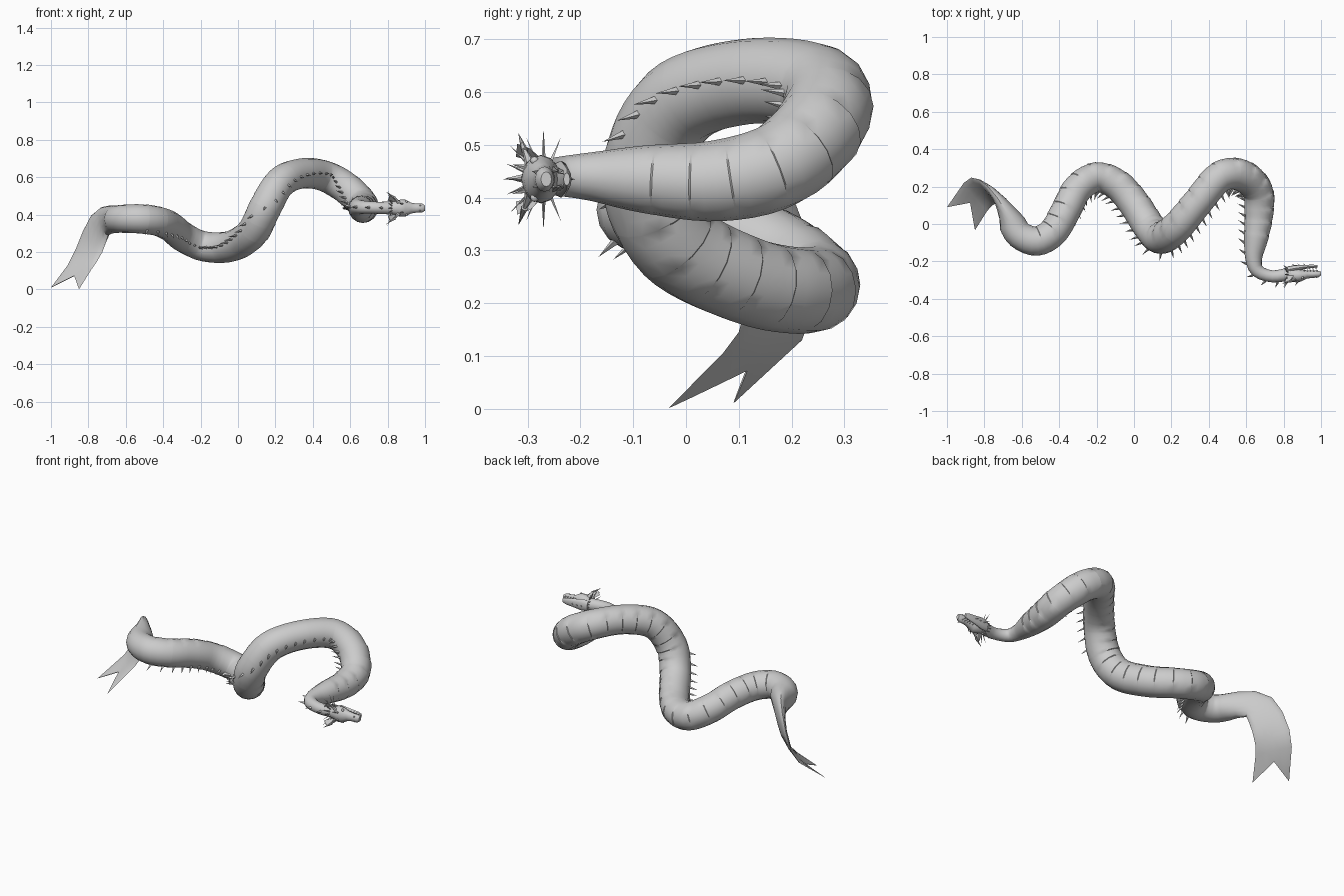
import bpy, bmesh, math
from mathutils import Vector as V, Matrix

if "Cube" in bpy.data.objects:
    bpy.data.objects.remove(bpy.data.objects["Cube"])

grey = bpy.data.materials.new("stone_grey")
grey.use_nodes = True
grey.diffuse_color = (0.6, 0.6, 0.6, 1)
grey.node_tree.nodes["Principled BSDF"].inputs["Base Color"].default_value = (0.6, 0.6, 0.6, 1)


def finish(name, bm, angle=40):
    bmesh.ops.recalc_face_normals(bm, faces=bm.faces)
    me = bpy.data.meshes.new(name)
    bm.to_mesh(me)
    bm.free()
    me.materials.append(grey)
    ob = bpy.data.objects.new(name, me)
    bpy.context.collection.objects.link(ob)
    bpy.ops.object.select_all(action="DESELECT")
    ob.select_set(True)
    bpy.context.view_layer.objects.active = ob
    bpy.ops.object.shade_smooth_by_angle(angle=math.radians(angle))


def loft(name, rings, angle=40):
    bm = bmesh.new()
    rows = [[bm.verts.new(p) for p in ring] for ring in rings]
    n = len(rows[0])
    for a, b in zip(rows, rows[1:]):
        for i in range(n):
            j = (i + 1) % n
            bm.faces.new((a[i], a[j], b[j], b[i]))
    bm.faces.new(rows[0])
    bm.faces.new(rows[-1])
    finish(name, bm, angle)


def spike(bm, base, tip, r, sides=5):
    # a cone standing on base and pointing at tip
    base, tip = V(base), V(tip)
    d = tip - base
    mat = d.to_track_quat("Z", "Y").to_matrix().to_4x4()
    mat.translation = (base + tip) / 2
    bmesh.ops.create_cone(bm, cap_ends=True, segments=sides, radius1=r,
                          radius2=0, depth=d.length, matrix=mat)


def spline(pts, step):
    # smooth samples through points that carry a radius
    out = []
    P = [pts[0]] + pts + [pts[-1]]
    for p0, p1, p2, p3 in zip(P, P[1:], P[2:], P[3:]):
        n = max(1, round((p2 - p1).xyz.length / step))
        for k in range(n):
            t = k / n
            out.append(0.5 * (2 * p1 + (p2 - p0) * t + (2 * p0 - 5 * p1 + 4 * p2 - p3) * t * t
                              + (3 * p1 - p0 - 3 * p2 + p3) * t ** 3))
    return out + [pts[-1]]


# Body centre line from the neck to the tail: x, y, z, radius
path = [V(p) for p in (
    (.84, -.265, .435, .036), (.74, -.28, .437, .032), (.66, -.25, .44, .036),
    (.64, -.18, .44, .046), (.652, -.08, .435, .064), (.668, .06, .432, .077),
    (.66, .18, .464, .082), (.575, .26, .545, .085), (.46, .252, .607, .083),
    (.34, .115, .62, .081), (.228, -.018, .573, .084), (.145, -.073, .437, .087),
    (.085, -.02, .315, .086), (0, .11, .245, .084), (-.09, .21, .224, .082),
    (-.2, .25, .235, .08), (-.3, .19, .285, .08), (-.36, .08, .335, .08),
    (-.43, -.04, .365, .079), (-.52, -.092, .377, .078), (-.61, -.06, .378, .075),
    (-.65, 0, .376, .073))]
samples = spline(path, .025)
SIDES = 16
rings, dorsal = [], []
for i, s in enumerate(samples):
    c = V(s[:3])
    t = (V(samples[min(i + 1, len(samples) - 1)][:3]) - V(samples[max(i - 1, 0)][:3])).normalized()
    up = (V((0, 0, 1)) - t * t.z).normalized()
    side = up.cross(t)
    roll = math.radians(50) * min(1, max(0, (-.15 - c.x) / .25))
    # overlapping belly scutes: each ends in a hard step down to the next
    scutes = 12 < i < len(samples) - 6
    steps = ((0, 1.02), (.003, .985)) if scutes and i % 3 == 0 else ((0, .985 + .012 * (i % 3)),)
    for shift, scale in steps:
        ring = []
        for k in range(SIDES):
            a = math.tau * k / SIDES
            belly = scutes and math.sin(a - roll) < -.6
            r = s[3] * (scale if belly else 1)
            ring.append(c + t * shift + (up * math.cos(a) + side * math.sin(a)) * r)
        rings.append(ring)
    a = math.pi / 2 + roll
    dorsal.append((c, up * math.cos(a) + side * math.sin(a), t, s[3]))

# Flattened tail: outer edge, inner edge, half thickness
tail = [(V(o), V(i), h) for o, i, h in (
    ((-.68, .06, .45), (-.67, .05, .3), .052), ((-.73, .14, .44), (-.695, .1, .29), .032),
    ((-.785, .205, .395), (-.705, .11, .255), .022), ((-.83, .238, .31), (-.725, .115, .2), .015),
    ((-.87, .248, .21), (-.757, .1, .145), .009), ((-.91, .22, .13), (-.785, .07, .105), .006))]
mids = [(o + i) / 2 for o, i, h in tail]
for j, (o, i, h) in enumerate(tail):
    w = (o - i) / 2
    t = mids[min(j + 1, len(mids) - 1)] - mids[max(j - 1, 0)]
    n = w.cross(t).normalized()
    rings.append([mids[j] + w * math.cos(math.tau * k / SIDES) + n * h * math.sin(math.tau * k / SIDES)
                  for k in range(SIDES)])

# Forked end of the tail fin
notch, tip_out, tip_in = V((-.875, .115, .073)), V((-1, .09, .01)), V((-.85, -.033, .001))
fork = []
for k in range(SIDES):
    u = math.cos(math.tau * k / SIDES)
    fork.append(notch.lerp(tip_out if u > 0 else tip_in, abs(u)) + n * .002 * math.sin(math.tau * k / SIDES))
rings.append(fork)
loft("body_and_tail", rings, 35)

# Row of back spines
bm = bmesh.new()
for c, d, t, r in dorsal[3:-8:2]:
    base = c + d * r * .95
    spike(bm, base, base + d * (.022 + r * .26) + t * .018, .008, 4)
finish("back_spines", bm, 20)


def head_part(name, rows, sides=12):
    # rows: x, centre y, half height, half width
    loft(name, [[V((x, y - h * math.cos(math.tau * k / sides), .435 + w * math.sin(math.tau * k / sides)))
                 for k in range(sides)] for x, y, h, w in rows])


# Skull with snout, and the open lower jaw
head_part("skull", [(.80, -.27, .032, .032), (.84, -.272, .037, .037), (.87, -.275, .037, .046),
                    (.895, -.275, .032, .045), (.925, -.27, .022, .029), (.955, -.268, .02, .024),
                    (.985, -.268, .018, .024), (1, -.265, .01, .014)])
head_part("lower_jaw", [(.82, -.245, .018, .031), (.86, -.237, .017, .035), (.91, -.23, .011, .026),
                        (.955, -.226, .009, .02), (.98, -.226, .006, .012)])

teeth, horns, frill, eyes = (bmesh.new() for _ in range(4))
for s in (-1, 1):
    # Teeth of both jaws
    for k in range(5):
        x = .91 + k * .017
        z = .435 + s * (.021 - .0015 * k)
        spike(teeth, (x, -.253, z), (x, -.238, z), .003, 4)
        spike(teeth, (x - .005, -.232, z - s * .003), (x - .005, -.246, z - s * .003), .003, 4)
    # Horns sweep back, with a brow spike in front
    spike(horns, (.86, -.295, .435 + s * .028), (.825, -.312, .435 + s * .07), .011, 6)
    spike(horns, (.84, -.306, .435 + s * .054), (.79, -.318, .435 + s * .088), .007, 6)
    spike(horns, (.885, -.295, .435 + s * .02), (.86, -.33, .435 + s * .028), .007)
    bmesh.ops.create_uvsphere(eyes, u_segments=10, v_segments=6, radius=.008,
                              matrix=Matrix.Translation((.9, -.287, .435 + s * .035)))
    # Nostril bumps
    spike(horns, (.97, -.278, .435 + s * .012), (.98, -.292, .435 + s * .015), .006)
    # Ear fins
    ear = bmesh.new()
    vs = [ear.verts.new((x, y, .435 + s * z)) for x, y, z in
          ((.85, -.275, .036), (.82, -.275, .032), (.80, -.322, .042), (.81, -.32, .064), (.835, -.295, .055))]
    face = ear.faces.new(vs)
    ext = bmesh.ops.extrude_face_region(ear, geom=[face])
    bmesh.ops.translate(ear, verts=[g for g in ext["geom"] if isinstance(g, bmesh.types.BMVert)],
                        vec=(.005, 0, s * .003))
    finish("right_ear_fin" if s < 0 else "left_ear_fin", ear, 20)

# Ring of frill spikes behind the head
for k in range(16):
    a = math.tau * k / 16
    d = V((0, -math.cos(a), math.sin(a)))
    reach = .05 if d.y > .5 else (.078, .07)[k % 2] + .018 * abs(d.z)
    c = V((.825, -.27, .435))
    spike(frill, c + d * .03, c + d * reach + V((-.025, 0, 0)), .0045, 4)
# Chin barbs
for x in (.86, .89, .92):
    spike(frill, (x, -.226, .435), (x - .018, -.21, .435), .004, 4)

finish("teeth", teeth, 20)
finish("horns", horns, 30)
finish("head_frill", frill, 20)
finish("eyes", eyes, 60)
